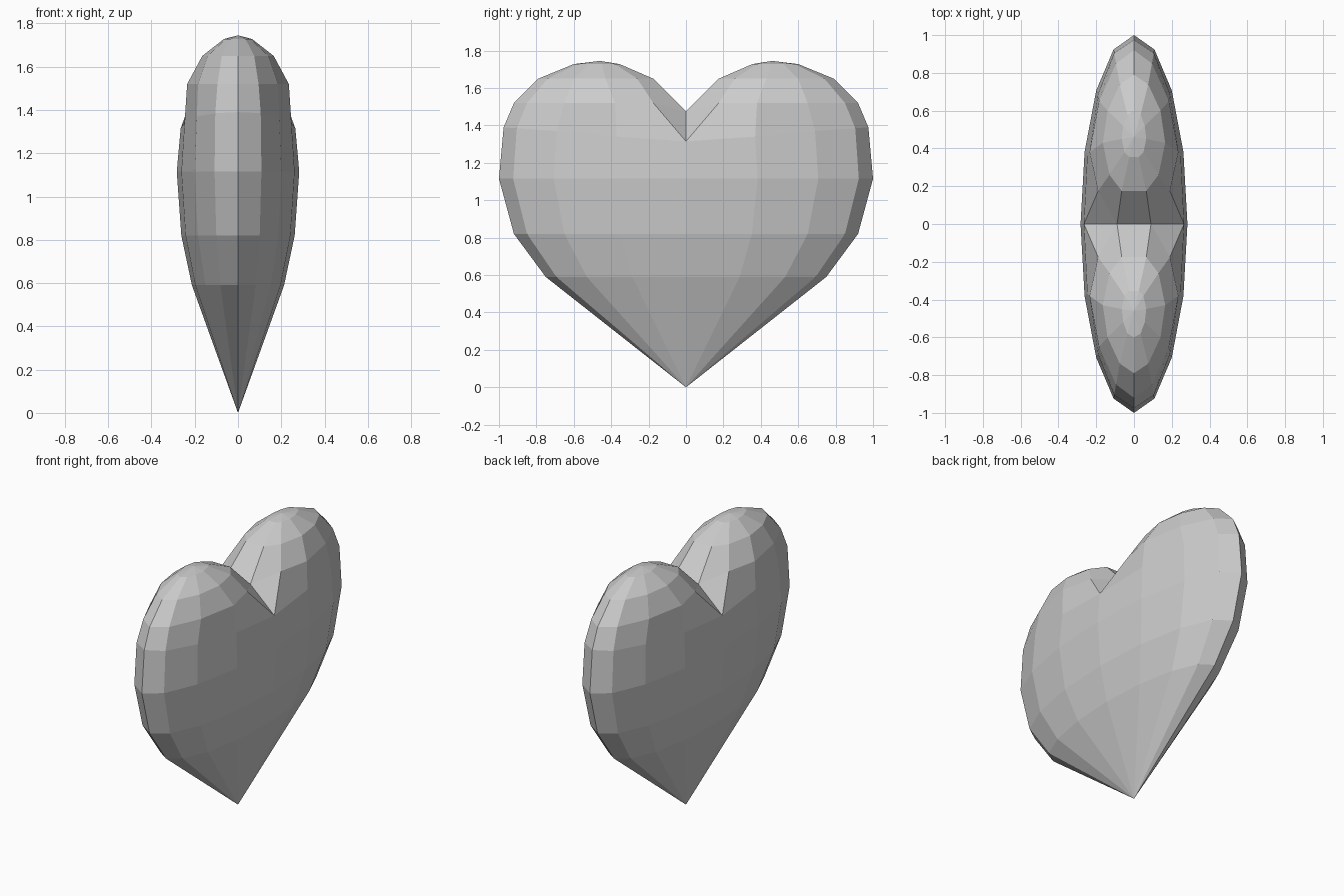
import bpy, bmesh, math

if "Cube" in bpy.data.objects:
    bpy.data.objects.remove(bpy.data.objects["Cube"])

bm = bmesh.new()

def ring(points):
    return [bm.verts.new(p) for p in points]

def lower(rx, ry, z):
    # quarter ellipse, side edge first, broad face last
    return [(rx * math.sin(a), ry * math.cos(a), z)
            for a in (math.radians(22.5 * i) for i in range(5))]

def bridge(a, b):
    for i in range(min(len(a), len(b)) - 1):
        bm.faces.new((a[i], a[i + 1], b[i + 1], b[i]))

def fan(tip, r):
    v = bm.verts.new(tip)
    for i in range(len(r) - 1):
        bm.faces.new((v, r[i], r[i + 1]))

# Tapering lower body: elliptical rings down to the point
r1 = ring(lower(.213, .75, .59))
r2 = ring(lower(.262, .92, .82))
r3 = ring(lower(.283, 1.0, 1.115))
fan((0, 0, 0), r1)
bridge(r1, r2)
bridge(r2, r3)

# Lobe: rings closing around its own top, with the cleft at y = 0
r4 = ring([(0, .975, 1.39), (.105, .905, 1.385), (.19, .69, 1.37),
           (.247, .37, 1.34), (.265, 0, 1.315)])
r5 = ring([(0, .92, 1.52), (.095, .85, 1.52), (.185, .65, 1.52),
           (.235, .38, 1.52), (.19, .175, 1.52), (.09, 0, 1.475), (0, 0, 1.475)])
r6 = ring([(0, .79, 1.65), (.075, .74, 1.65), (.14, .6, 1.65),
           (.165, .43, 1.65), (.13, .26, 1.65), (.065, .175, 1.65), (0, .175, 1.65)])
r7 = ring([(0, .6, 1.728), (.035, .58, 1.728), (.057, .52, 1.728),
           (.065, .45, 1.728), (.05, .38, 1.728), (.025, .355, 1.728), (0, .355, 1.728)])
bridge(r3, r4)
bridge(r4, r5)
bm.faces.new((r4[4], r5[4], r5[5]))
bridge(r5, r6)
bridge(r6, r7)
fan((0, .46, 1.745), r7)

# Mirror the quarter to both sides and both lobes
for axis in (0, 1):
    dup = bmesh.ops.duplicate(bm, geom=bm.verts[:] + bm.edges[:] + bm.faces[:])
    for v in dup["geom"]:
        if isinstance(v, bmesh.types.BMVert):
            v.co[axis] *= -1
    bmesh.ops.remove_doubles(bm, verts=bm.verts[:], dist=.0005)
bmesh.ops.recalc_face_normals(bm, faces=bm.faces[:])

mesh = bpy.data.meshes.new("heart")
bm.to_mesh(mesh)
bm.free()
heart = bpy.data.objects.new("heart", mesh)
bpy.context.collection.objects.link(heart)
